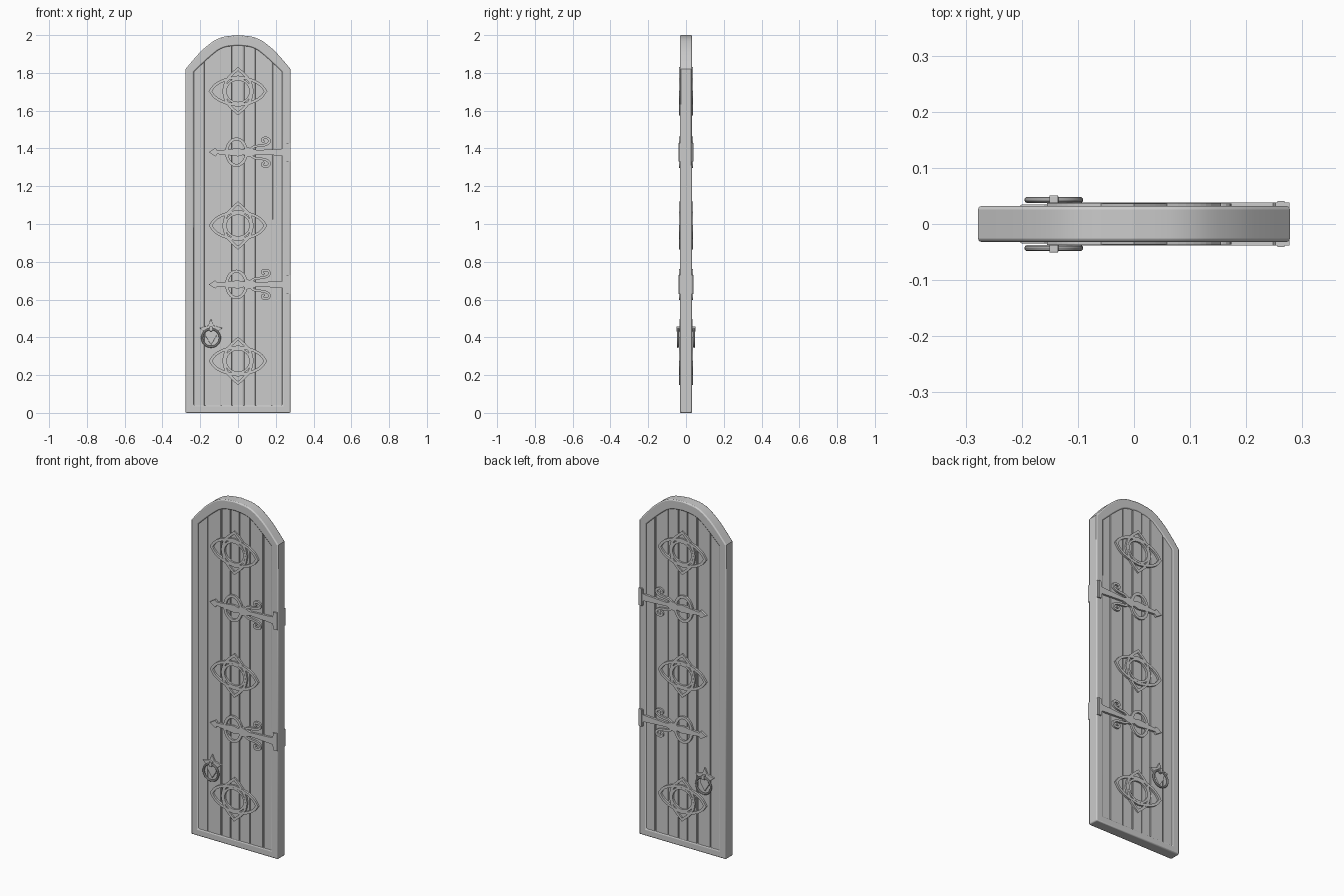
import bpy, bmesh, math
from mathutils import Vector

if "Cube" in bpy.data.objects:
    bpy.data.objects.remove(bpy.data.objects["Cube"])


def finish(name, bm, both=True, bevel=0.0, smooth=False):
    bmesh.ops.recalc_face_normals(bm, faces=bm.faces)
    me = bpy.data.meshes.new(name)
    bm.to_mesh(me)
    bm.free()
    ob = bpy.data.objects.new(name, me)
    bpy.context.collection.objects.link(ob)
    if bevel:
        b = ob.modifiers.new("bevel", 'BEVEL')
        b.width, b.segments, b.limit_method = bevel, 2, 'ANGLE'
        b.angle_limit = math.radians(50)
    if both:
        ob.modifiers.new("other_face", 'MIRROR').use_axis = (False, True, False)
        ob.modifiers["other_face"].use_mirror_merge = False
    if smooth:
        bpy.ops.object.select_all(action='DESELECT')
        ob.select_set(True)
        bpy.context.view_layer.objects.active = ob
        bpy.ops.object.shade_smooth_by_angle(angle=math.radians(35))
    return ob


def prism(bm, pts, y0, y1):
    """Solid plate from an x,z outline."""
    a = [bm.verts.new((x, y0, z)) for x, z in pts]
    b = [bm.verts.new((x, y1, z)) for x, z in pts]
    bm.faces.new(a)
    bm.faces.new(b[::-1])
    for i in range(len(a)):
        j = (i + 1) % len(a)
        bm.faces.new((a[i], a[j], b[j], b[i]))


def band(bm, A, B, y0, y1, closed=True):
    """Solid strip between two x,z outlines."""
    rows = [[bm.verts.new(v) for v in ((a[0], y0, a[1]), (b[0], y0, b[1]),
                                       (b[0], y1, b[1]), (a[0], y1, a[1]))] for a, b in zip(A, B)]
    n = len(rows)
    for i in range(n if closed else n - 1):
        p, q = rows[i], rows[(i + 1) % n]
        for k in range(4):
            m = (k + 1) % 4
            bm.faces.new((p[k], p[m], q[m], q[k]))
    if not closed:
        bm.faces.new(rows[0])
        bm.faces.new(rows[-1][::-1])


def ribbon(bm, pts, w, y0, y1, closed=True):
    """Flat strip of width w along a path."""
    P, n, A, B = [Vector(p) for p in pts], len(pts), [], []
    for i, p in enumerate(P):
        prv = P[i - 1] if closed or i else p
        nxt = P[(i + 1) % n] if closed or i < n - 1 else p
        d1, d2 = (p - prv), (nxt - p)
        d1 = d1.normalized() if d1.length else d2.normalized()
        d2 = d2.normalized() if d2.length else d1
        t = (d1 + d2).normalized()
        s = w / 2 / max(0.6, t.dot(d1))
        side = Vector((-t.y, t.x)) * s
        A.append(p + side)
        B.append(p - side)
    band(bm, A, B, y0, y1, closed)


def soften(pts, times=2):
    for _ in range(times):
        out = [pts[0]]
        for (a, b), (c, d) in zip(pts, pts[1:]):
            out += [(a * .75 + c * .25, b * .75 + d * .25), (a * .25 + c * .75, b * .25 + d * .75)]
        pts = out + [pts[-1]]
    return pts


def ellipse(cx, cz, rx, rz, n=32):
    return [(cx + rx * math.cos(i * math.tau / n), cz + rz * math.sin(i * math.tau / n)) for i in range(n)]


def full_arch(half, base):
    """Closed outline from the right half of an arch, listed springing to crown."""
    return [(half[0][0], base)] + half + [(-x, z) for x, z in half[-2::-1]] + [(-half[0][0], base)]


# arched frame
outer = soften([(.278, 1.82), (.235, 1.872), (.18, 1.932), (.1, 1.99), (0, 2.0)])
inner = soften([(.234, 1.805), (.2, 1.838), (.15, 1.885), (.085, 1.937), (0, 1.945)])
bm = bmesh.new()
band(bm, full_arch(outer, 0), full_arch(inner, .04), -.032, .032)
finish("door_frame", bm, both=False, bevel=.006, smooth=True)


def arch_z(x):
    x = abs(x)
    for (a, b), (c, d) in zip(outer, outer[1:]):
        if c <= x <= a:
            return b + (d - b) * (a - x) / (a - c)
    return outer[0][1]


# solid core behind the plank gaps
bm = bmesh.new()
prism(bm, full_arch([(x * .95, z - .02) for x, z in outer], .01), -.019, .019)
finish("door_core", bm, both=False)

# vertical planks
edges = [-.262, -.175, -.09, -.03, .03, .095, .18, .262]
for i, (a, b) in enumerate(zip(edges, edges[1:])):
    a, b = a + .003, b - .003
    top = [(b + (a - b) * k / 6, arch_z(b + (a - b) * k / 6) - .028) for k in range(7)]
    y = .028 if i == 3 else .026
    bm = bmesh.new()
    prism(bm, [(a, .02), (b, .02)] + top, -y, y)
    finish(f"plank_{i + 1}", bm, both=False, bevel=.003)


def leaf(quarter):
    q = soften(quarter)
    half = q + [(-x, z) for x, z in q[-2::-1]]
    return half + [(x, -z) for x, z in half[-2:0:-1]]


# interlaced ornaments
wide = leaf([(.146, 0), (.122, .035), (.07, .062), (0, .075)])
tall = [(z, x) for x, z in leaf([(.118, 0), (.085, .038), (.05, .066), (0, .076)])]
for i, cz in enumerate((1.703, .992, .275)):
    bm = bmesh.new()
    ribbon(bm, [(x, z + cz) for x, z in wide], .015, -.037, -.024)
    ribbon(bm, [(x, z + cz) for x, z in tall], .015, -.0362, -.024)
    ribbon(bm, ellipse(0, cz, .066, .062), .012, -.0375, -.024)
    finish(f"ornament_{i + 1}", bm)

# strap hinges with ring and scrolls
strap = [(-.155, 0), (-.12, .022), (-.11, .01), (-.06, .014), (0, .022), (.03, .014), (.05, .026),
         (.075, .02), (.1, .011), (.225, .018), (.248, .02), (.252, .05), (.277, .05)]
scroll = soften([(.06, .01), (.085, .032), (.12, .034), (.152, .04), (.17, .056), (.16, .076),
                 (.132, .076), (.126, .06), (.14, .054)])
for i, cz in enumerate((1.38, .68)):
    bm = bmesh.new()
    prism(bm, [(x, cz + z) for x, z in strap] + [(x, cz - z) for x, z in strap[:0:-1]], -.038, -.024)
    ribbon(bm, ellipse(-.008, cz, .052, .07), .016, -.0372, -.024)
    for s in (1, -1):
        ribbon(bm, [(x, cz + s * z) for x, z in scroll], .013, -.0366, -.024, closed=False)
    prism(bm, [(x, cz + z) for x, z in ((.256, -.05), (.268, -.05), (.268, .05), (.256, .05))], -.041, -.03)
    finish(f"strap_hinge_{i + 1}", bm)

# handle plate, knuckle and ring
hx = -.143
star = [(0, .497), (.016, .462), (.06, .45), (.03, .425), (.028, .405), (0, .36)]
bm = bmesh.new()
prism(bm, [(hx + x, z) for x, z in star] + [(hx - x, z) for x, z in star[-2:0:-1]], -.035, -.024)
finish("handle_plate", bm, bevel=.002)
bm = bmesh.new()
prism(bm, [(hx + x, z) for x, z in ((-.008, .432), (.008, .432), (.008, .458), (-.008, .458))], -.051, -.03)
finish("handle_knuckle", bm, bevel=.002)
bpy.ops.mesh.primitive_torus_add(location=(0, 0, 0), major_radius=.047, minor_radius=.0055,
                                 major_segments=36, minor_segments=10)
tmp = bpy.context.object
bm = bmesh.new()
bm.from_mesh(tmp.data)
bpy.data.objects.remove(tmp)
for v in bm.verts:
    x, y, z = v.co
    v.co = (hx + x, -.043 + z, .397 + y)
finish("handle_ring", bm, smooth=True)
